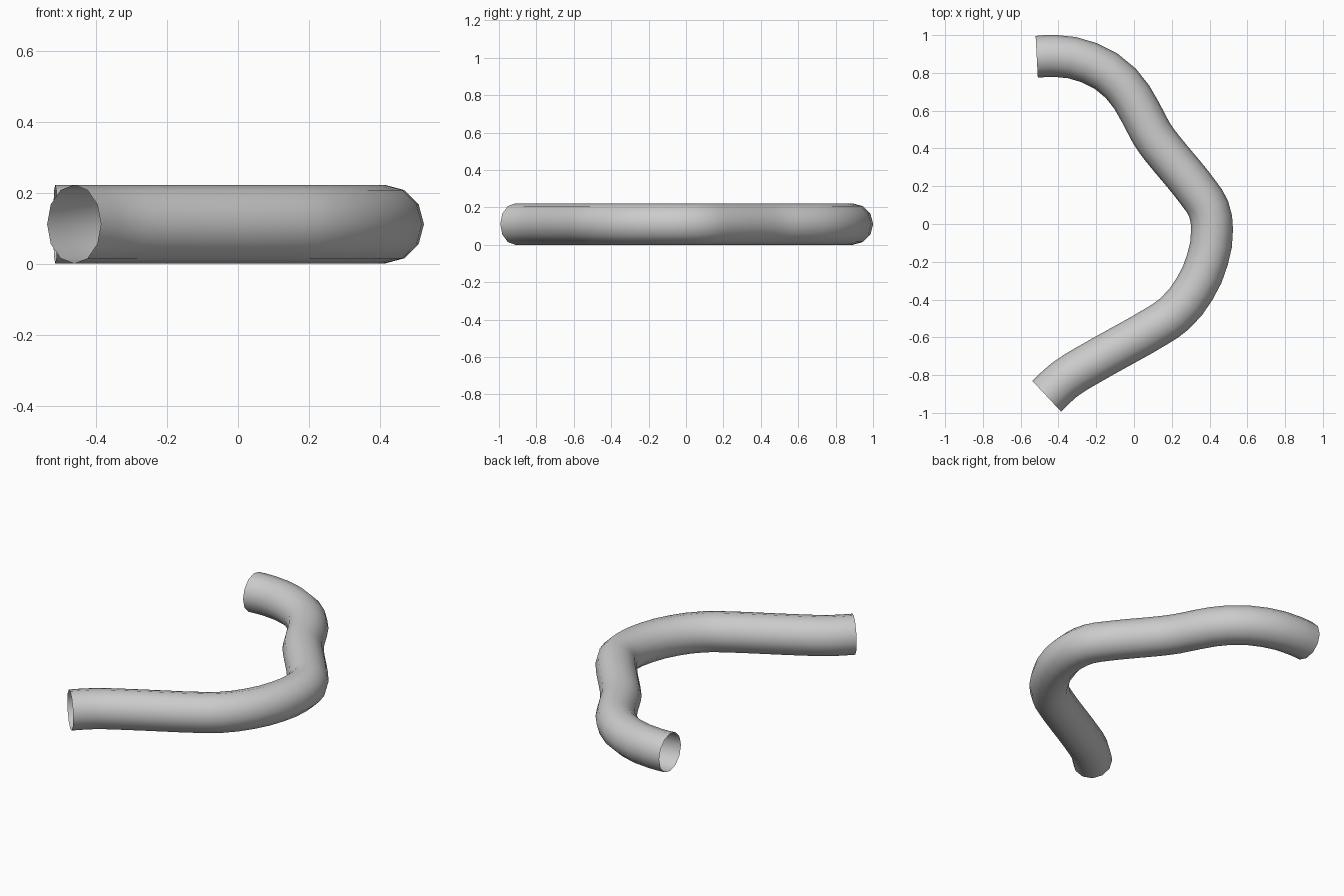
import bpy

cube = bpy.data.objects.get("Cube")
if cube:
    bpy.data.objects.remove(cube, do_unlink=True)

RADIUS = 0.111

# Plain grey material
grey = bpy.data.materials.new("light_grey")
grey.use_nodes = True
colour = (0.6, 0.6, 0.6, 1)
grey.diffuse_color = colour
grey.node_tree.nodes["Principled BSDF"].inputs["Base Color"].default_value = colour

# Centre line of the bent pipe, from the back end to the front end
path = [(-0.515, 0.885), (-0.42, 0.89), (-0.24, 0.855), (-0.07, 0.745),
        (0.035, 0.59), (0.09, 0.485), (0.15, 0.4), (0.25, 0.28),
        (0.345, 0.16), (0.395, 0.08), (0.413, -0.03), (0.39, -0.185),
        (0.32, -0.345), (0.215, -0.475), (0.125, -0.538), (-0.05, -0.638),
        (-0.25, -0.75), (-0.37, -0.826), (-0.462, -0.912)]

# Open-ended round pipe with twelve sides
curve = bpy.data.curves.new("pipe_path", "CURVE")
curve.dimensions = "3D"
curve.twist_mode = "Z_UP"
curve.resolution_u = 2
curve.bevel_depth = RADIUS
curve.bevel_resolution = 4
curve.use_fill_caps = False
spline = curve.splines.new("BEZIER")
spline.bezier_points.add(len(path) - 1)
for point, (x, y) in zip(spline.bezier_points, path):
    point.co = (x, y, RADIUS)
    point.handle_left_type = point.handle_right_type = "AUTO"
curve.materials.append(grey)

pipe = bpy.data.objects.new("bent_pipe", curve)
bpy.context.collection.objects.link(pipe)

# Turn the pipe into a smooth mesh
bpy.ops.object.select_all(action="DESELECT")
pipe.select_set(True)
bpy.context.view_layer.objects.active = pipe
bpy.ops.object.convert(target="MESH")
bpy.ops.object.shade_smooth()
